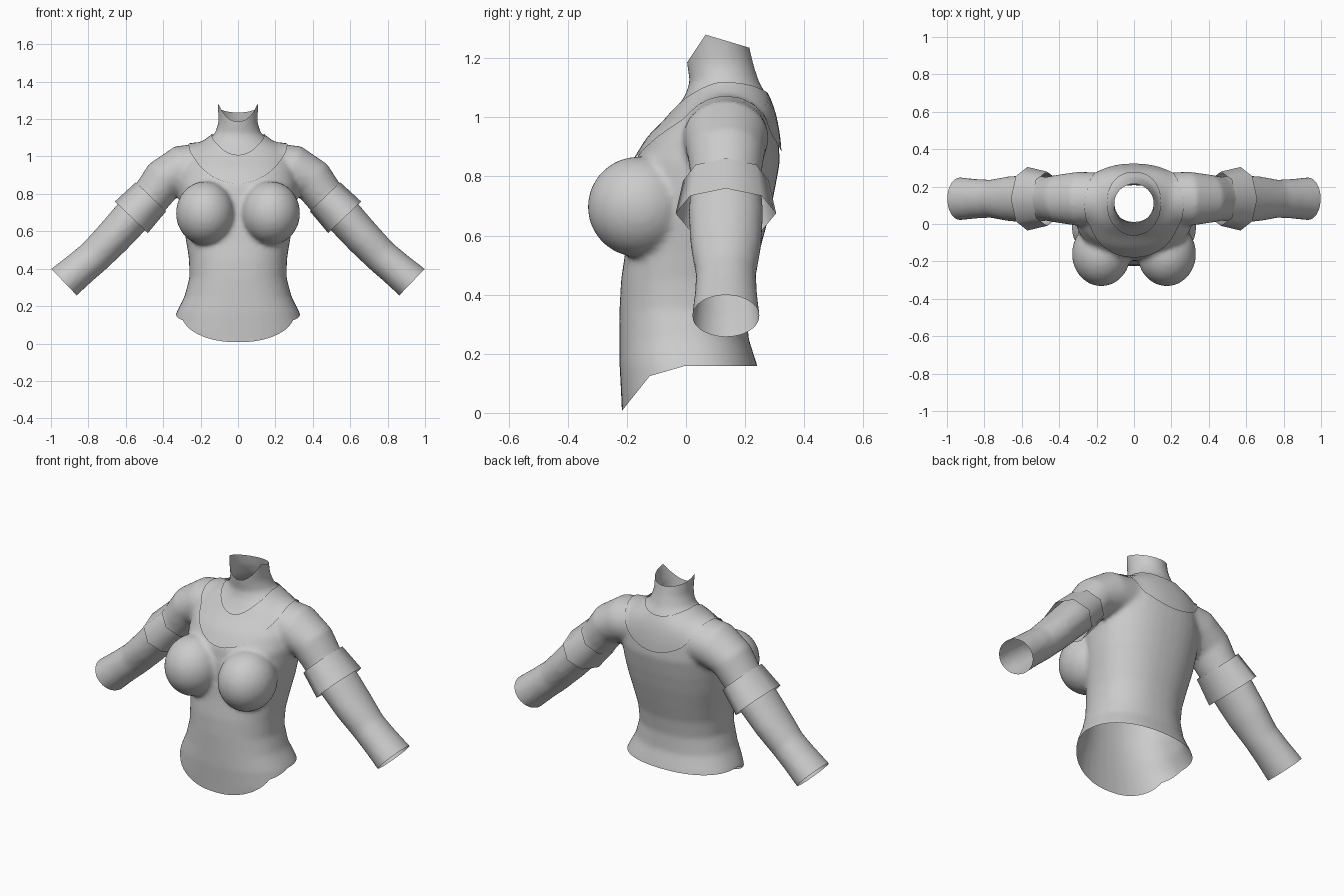
import bpy, bmesh, math
from mathutils import Vector

if "Cube" in bpy.data.objects:
    bpy.data.objects.remove(bpy.data.objects["Cube"])

grey = bpy.data.materials.new("plain_grey")
grey.diffuse_color = (0.6, 0.6, 0.6, 1)
grey.use_nodes = True
grey.node_tree.nodes["Principled BSDF"].inputs["Base Color"].default_value = grey.diffuse_color


def make_object(name, bm):
    mesh = bpy.data.meshes.new(name)
    bm.to_mesh(mesh)
    bm.free()
    mesh.materials.append(grey)
    for p in mesh.polygons:
        p.use_smooth = True
    obj = bpy.data.objects.new(name, mesh)
    bpy.context.collection.objects.link(obj)
    return obj


def loft(bm, loops, caps=False):
    """Skin a list of closed point loops."""
    rows = [[bm.verts.new(p) for p in loop] for loop in loops]
    n = len(rows[0])
    faces = []
    for a, b in zip(rows, rows[1:]):
        for i in range(n):
            j = (i + 1) % n
            faces.append(bm.faces.new((a[i], a[j], b[j], b[i])))
    if caps:
        faces += [bm.faces.new(rows[0]), bm.faces.new(rows[-1])]
    bmesh.ops.recalc_face_normals(bm, faces=faces)


def spow(v, e):
    return math.copysign(abs(v) ** e, v)


def angles(n):
    return [2 * math.pi * i / n for i in range(n)]


def tube(path, side, n):
    """Loops around a path of (x, z, radius, y radius), mirrored by side."""
    loops = []
    for i, (x, z, r, ry) in enumerate(path):
        a, b = path[max(i - 1, 0)], path[min(i + 1, len(path) - 1)]
        t = Vector((b[0] - a[0], b[1] - a[1])).normalized()
        loops.append([(side * (x - t.y * r * math.cos(k)),
                       0.135 + ry * math.sin(k),
                       z + t.x * r * math.cos(k)) for k in angles(n)])
    return loops


# Torso and neck: z, half width, front y, back y
torso = [(-.04, .36, -.215, .27), (.07, .36, -.22, .26), (.165, .33, -.225, .24),
         (.25, .287, -.225, .212), (.35, .26, -.225, .207), (.45, .262, -.22, .222),
         (.55, .278, -.205, .25), (.65, .298, -.195, .277), (.75, .312, -.19, .30),
         (.85, .32, -.175, .318), (.93, .31, -.125, .312), (.99, .29, -.065, .302),
         (1.04, .25, -.025, .288), (1.08, .18, .0, .27), (1.12, .125, .012, .247),
         (1.18, .105, .003, .228), (1.25, .107, -.002, .212), (1.33, .117, -.01, .21)]
bm = bmesh.new()
loops = []
for z, w, yf, yb in torso:
    e = 0.88 if z < 1.05 else 1.0
    loops.append([(w * spow(math.cos(a), e),
                   (yf + yb) / 2 + (yb - yf) / 2 * spow(math.sin(a), e), z)
                  for a in angles(40)])
loft(bm, loops, True)

# Arms and bust, both sides
arm = [(.16, .945, .13, .14), (.30, .93, .13, .145), (.40, .873, .116, .13),
       (.465, .785, .106, .118), (.57, .675, .102, .127), (.67, .565, .098, .12),
       (.765, .468, .093, .102), (.845, .40, .094, .106), (.93, .328, .099, .115),
       (.985, .28, .101, .116)]
for s in (-1, 1):
    loft(bm, tube(arm, s, 24), True)
    ball = bmesh.ops.create_uvsphere(bm, u_segments=32, v_segments=20, radius=1)
    for v in ball["verts"]:
        v.co = Vector((s * .175 + v.co.x * .157, -.16 + v.co.y * .173,
                       .697 + v.co.z * .17))
body = make_object("body", bm)

# Blend the parts into one smooth skin
rm = body.modifiers.new("blend", 'REMESH')
rm.mode = 'VOXEL'
rm.voxel_size = 0.014
sm = body.modifiers.new("soften", 'SMOOTH')
sm.factor = 0.5
sm.iterations = 5
bpy.context.view_layer.update()
deps = bpy.context.evaluated_depsgraph_get()
skin = bpy.data.meshes.new_from_object(body.evaluated_get(deps))
body.modifiers.clear()
bm = bmesh.new()
bm.from_mesh(skin)


def cut(co, no, region, clear):
    faces = [f for f in bm.faces if region(f.calc_center_median())]
    geom = set(faces)
    for f in faces:
        geom.update(f.verts)
        geom.update(f.edges)
    bmesh.ops.bisect_plane(bm, geom=list(geom), dist=1e-5, plane_co=co,
                           plane_no=no, clear_outer=clear)


# Open wrists
for s in (-1, 1):
    cut((s * .93, .135, .328), (s * .72, 0, -.69), lambda c: c.x * s > .78, True)
# Open neck with a dip at the front
cut((0, .0, 1.18), (0, -1.5, 1), lambda c: c.z > 1.13, True)
cut((0, .065, 1.28), (0, .3, 1), lambda c: c.z > 1.13, True)
# Open hem, dropping to a point at the front: (height at y=0, slope)
hem = [(.278, 1.25), (.16, .29), (.158, 0)]
for h, k in hem:
    cut((0, 0, h), (0, -k, 1), lambda c: c.z < .24 and abs(c.x) < .5, False)
low = []
for f in bm.faces:
    c = f.calc_center_median()
    if abs(c.x) < .5 and c.z < min(h + k * c.y for h, k in hem):
        low.append(f)
bmesh.ops.delete(bm, geom=low, context='FACES')
bm.to_mesh(body.data)
bm.free()
for p in body.data.polygons:
    p.use_smooth = True
    p.material_index = 0

# Flared eight-sided bands around the upper arms
for s, label in ((-1, "left"), (1, "right")):
    bm = bmesh.new()
    loft(bm, tube([(.465, .785, .112, .145), (.57, .675, .122, .17)], s, 8))
    make_object(label + "_arm_band", bm)

# Collar lying on the shoulders: half width, front y, back y, front/side/back z
rings = [(.135, -.05, .28, 1.0, 1.115, 1.085), (.265, -.18, .328, .855, 1.07, .885)]
bm = bmesh.new()
loops = []
for i in range(9):
    t = i / 8
    w, yf, yb, zf, zs, zb = [a + (b - a) * t for a, b in zip(*rings)]
    loop = []
    for a in angles(48):
        c, q = math.cos(a), math.sin(a)
        end = zf if q < 0 else zb
        loop.append((w * c, (yf + yb) / 2 + (yb - yf) / 2 * q,
                     zs + (end - zs) * abs(q) ** 1.3))
    loops.append(loop)
loft(bm, loops)
collar = make_object("collar", bm)
sw = collar.modifiers.new("rest_on_body", 'SHRINKWRAP')
sw.target = body
sw.wrap_method = 'NEAREST_SURFACEPOINT'
sw.wrap_mode = 'ABOVE_SURFACE'
sw.offset = 0.008
